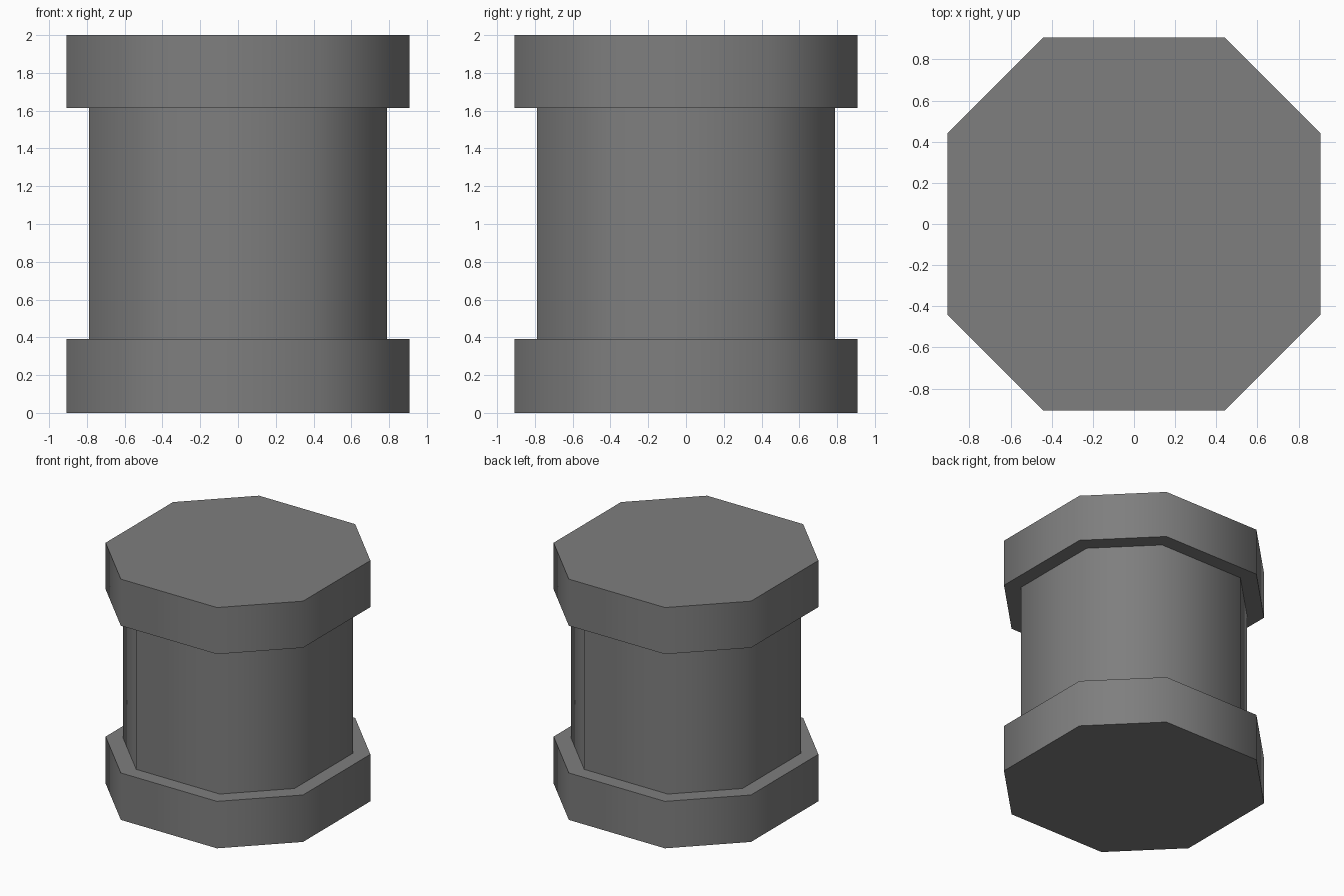
import bpy
import bmesh
import math

cube = bpy.data.objects.get("Cube")
if cube:
    bpy.data.objects.remove(cube, do_unlink=True)

grey = bpy.data.materials.new("mid_grey")
grey.use_nodes = True
colour = (0.21, 0.21, 0.21, 1)
grey.diffuse_color = colour
grey.node_tree.nodes["Principled BSDF"].inputs["Base Color"].default_value = colour

# Octagon outline: long straight sides and shorter chamfers
HALF, SIDE = 0.907, 0.442


def octagon_prism(name, scale, bottom, top):
    outline = []
    for turn in range(4):
        c, s = round(math.cos(turn * math.pi / 2)), round(math.sin(turn * math.pi / 2))
        for x, y in ((HALF, -SIDE), (HALF, SIDE)):
            outline.append(((x * c - y * s) * scale, (x * s + y * c) * scale))
    bm = bmesh.new()
    base = bm.faces.new([bm.verts.new((x, y, bottom)) for x, y in outline])
    lifted = bmesh.ops.extrude_face_region(bm, geom=[base], use_keep_orig=True)["geom"]
    for v in lifted:
        if isinstance(v, bmesh.types.BMVert):
            v.co.z = top
    bmesh.ops.recalc_face_normals(bm, faces=bm.faces)
    mesh = bpy.data.meshes.new(name)
    bm.to_mesh(mesh)
    bm.free()
    mesh.materials.append(grey)
    obj = bpy.data.objects.new(name, mesh)
    bpy.context.collection.objects.link(obj)

    # Soft side walls, crisp rims
    bpy.ops.object.select_all(action="DESELECT")
    obj.select_set(True)
    bpy.context.view_layer.objects.active = obj
    bpy.ops.object.shade_smooth_by_angle(angle=math.radians(60))
    return obj


# Base, narrower shaft and matching cap
octagon_prism("base", 1, 0, 0.39)
octagon_prism("shaft", 0.869, 0.39, 1.613)
octagon_prism("cap", 1, 1.613, 2)
